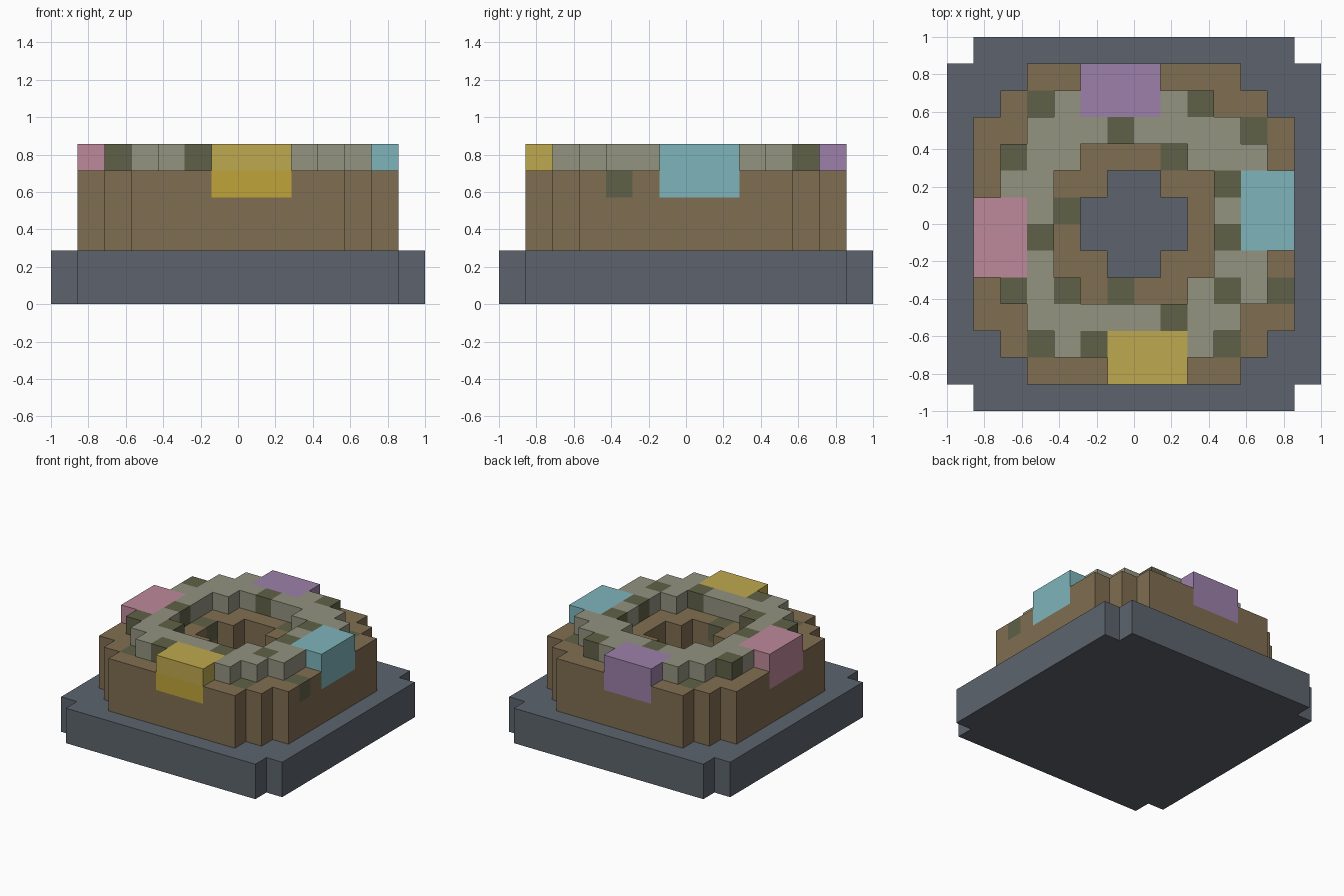
import bpy, bmesh
from mathutils import Vector

if "Cube" in bpy.data.objects:
    bpy.data.objects.remove(bpy.data.objects["Cube"])

U = 1 / 7  # size of one block; the model is a 14 x 14 grid of blocks


def colour(name, r, g, b):
    m = bpy.data.materials.new(name)
    m.diffuse_color = [(c / 255 / 12.92 if c < 11 else ((c / 255 + 0.055) / 1.055) ** 2.4)
                       for c in (r, g, b)] + [1]
    m.use_nodes = True
    m.node_tree.nodes["Principled BSDF"].inputs["Base Color"].default_value = m.diffuse_color
    return m


slate = colour("slate", 93, 100, 109)
brown = colour("brown", 128, 110, 81)
sage = colour("sage", 147, 147, 128)
olive = colour("olive", 96, 97, 72)
gold = colour("gold", 190, 169, 78)
deep_gold = colour("deep_gold", 192, 164, 58)
aqua = colour("aqua", 126, 181, 187)
pink = colour("pink", 190, 138, 155)
violet = colour("violet", 156, 128, 170)


def disc(widths):
    """Symmetric stepped disc: half width of each row, from the middle row outwards."""
    return {(i, j) for k, w in enumerate(widths) for j in (k, -k - 1) for i in range(-w, w)}


def layer(cells, z0, z1):
    return {(i, j, k) for i, j in cells for k in range(z0, z1)}


def block(x0, x1, y0, y1, z0, z1):
    return layer({(i, j) for i in range(x0, x1) for j in range(y0, y1)}, z0, z1)


# Each later part replaces the blocks of the earlier ones
parts = [
    ("base_plate", slate, layer(disc([7, 7, 7, 7, 7, 7, 6]), 0, 2)),
    ("ring_body", brown, layer(disc([6, 6, 6, 6, 5, 4]) - disc([2, 1]), 2, 5)),
    ("ring_icing", sage, layer(disc([5, 5, 5, 4, 3]) - disc([3, 3, 2]), 5, 6)),
    # speckles set into the icing and into the body's top layer
    ("icing_speckles", olive, layer({(-5, 2), (-1, 3), (2, 4), (3, 1), (3, -1), (3, -3),
                                     (1, -4), (-2, -5), (-3, -3), (-5, -3), (-4, -1)}, 5, 6)),
    ("body_speckles", olive, layer({(-4, 4), (4, 3), (1, 2), (-3, 0), (-1, -3),
                                    (5, -3), (-4, -5), (3, -5)}, 4, 5)),
    # four large coloured blocks on the rim
    ("front_block", gold, block(-1, 2, -6, -4, 5, 6)),
    ("front_block_skirt", deep_gold, block(-1, 2, -6, -4, 4, 5)),
    ("right_block", aqua, block(4, 6, -1, 2, 4, 6)),
    ("left_block", pink, block(-6, -4, -2, 1, 4, 6)),
    ("back_block", violet, block(-2, 1, 4, 6, 4, 6)),
]

owner = {}
for name, mat, cells in parts:
    for c in cells:
        owner[c] = name

AXES = [Vector(v) for v in ((1, 0, 0), (0, 1, 0), (0, 0, 1))]

for name, mat, cells in parts:
    bm = bmesh.new()
    for c in sorted(c for c in cells if owner[c] == name):
        for a in range(3):
            for s in (-1, 1):
                n = list(c)
                n[a] += s
                if tuple(n) in owner:
                    continue  # covered side
                u, v = AXES[(a + 1) % 3] / 2, AXES[(a + 2) % 3] / 2
                mid = Vector(c) + Vector((.5, .5, .5)) + AXES[a] * s / 2
                quad = [mid - u - v, mid + u - v, mid + u + v, mid - u + v]
                bm.faces.new([bm.verts.new(p * U) for p in quad[::s]])
    # weld the sides together and merge flat regions
    bmesh.ops.remove_doubles(bm, verts=bm.verts, dist=1e-4)
    bmesh.ops.dissolve_limit(bm, angle_limit=0.01, verts=bm.verts, edges=bm.edges)
    me = bpy.data.meshes.new(name)
    bm.to_mesh(me)
    bm.free()
    me.materials.append(mat)
    bpy.context.collection.objects.link(bpy.data.objects.new(name, me))
